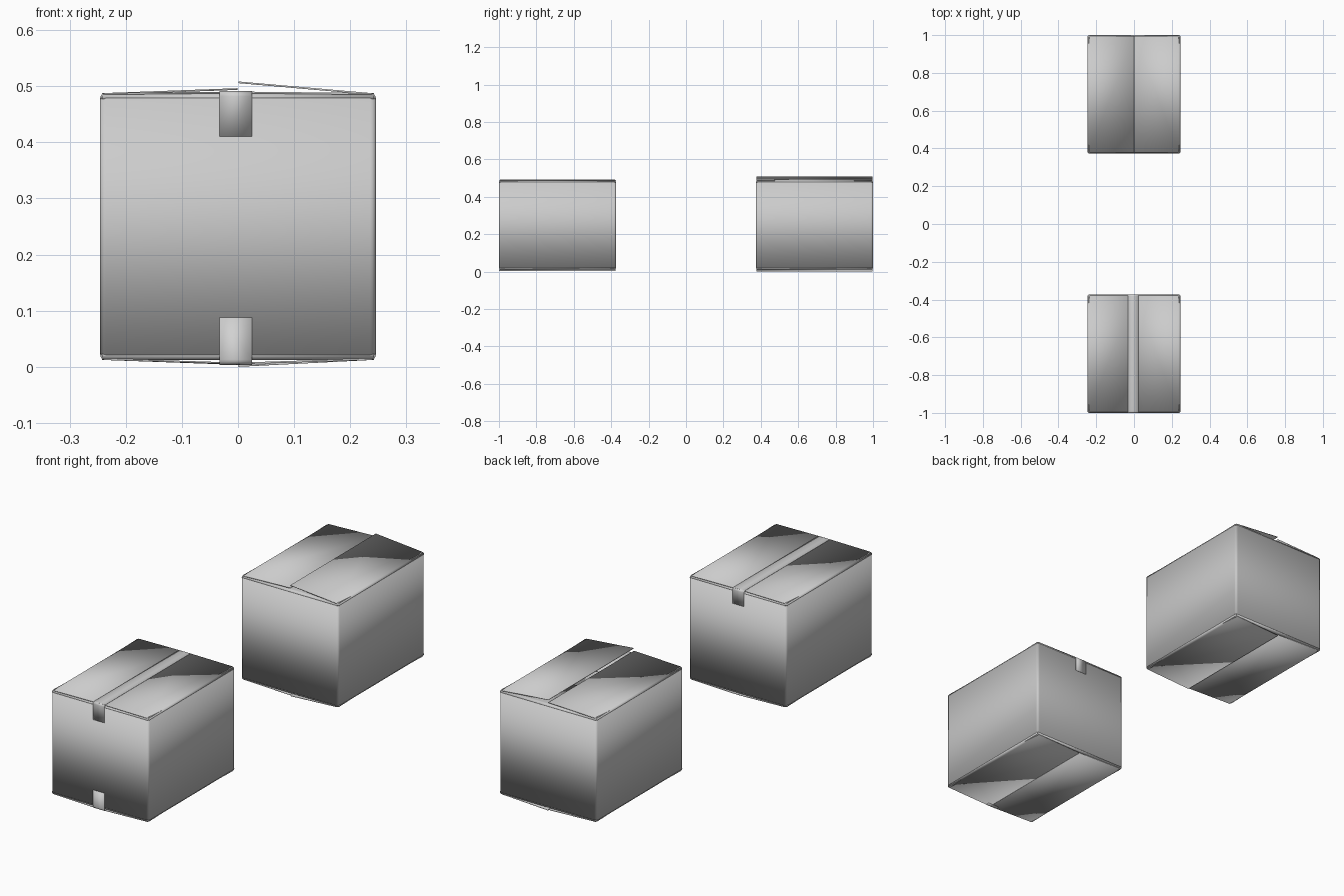
import bpy, bmesh, math
from mathutils import Vector

if "Cube" in bpy.data.objects:
    bpy.data.objects.remove(bpy.data.objects["Cube"], do_unlink=True)

HALF_X, HALF_Y = 0.246, 0.313
LOW, HIGH, R, THICK = 0.012, 0.488, 0.009, 0.003


def material(name, value):
    m = bpy.data.materials.new(name)
    m.use_nodes = True
    colour = (value, value, value, 1)
    m.diffuse_color = colour
    m.node_tree.nodes["Principled BSDF"].inputs["Base Color"].default_value = colour
    return m


CARD = material("grey cardboard", 0.6)
TAPE = material("pale tape", 0.64)


def sheet(name, path, sweep, mat, thick, closed=False):
    """Sweep a path of points along a vector and give the sheet thickness."""
    bm = bmesh.new()
    a = [bm.verts.new(p) for p in path]
    b = [bm.verts.new(Vector(p) + Vector(sweep)) for p in path]
    n = len(path)
    for i in range(n if closed else n - 1):
        j = (i + 1) % n
        bm.faces.new((a[i], a[j], b[j], b[i]))
    bmesh.ops.recalc_face_normals(bm, faces=bm.faces)
    mesh = bpy.data.meshes.new(name)
    bm.to_mesh(mesh)
    bm.free()
    ob = bpy.data.objects.new(name, mesh)
    bpy.context.collection.objects.link(ob)
    mesh.materials.append(mat)
    solid = ob.modifiers.new("thickness", "SOLIDIFY")
    solid.thickness, solid.offset = thick, 0
    bpy.ops.object.select_all(action="DESELECT")
    ob.select_set(True)
    bpy.context.view_layer.objects.active = ob
    bpy.ops.object.shade_smooth_by_angle(angle=math.radians(35))
    return ob


def arc(cx, cy, r, start, end, steps=4):
    return [(cx + r * math.cos(math.radians(start + (end - start) * i / steps)),
             cy + r * math.sin(math.radians(start + (end - start) * i / steps)))
            for i in range(steps + 1)]


def flap(name, cy, axis, side, top, tip_in, tip_z):
    """A rounded fold at the wall edge running in to the flap's free edge."""
    half = (HALF_X if axis == "x" else HALF_Y) - THICK / 2
    across = (HALF_Y if axis == "x" else HALF_X) - 0.004
    fold = arc(half - R, HIGH - THICK / 2 - R, R, 0, 90)
    if not top:
        fold = [(u, LOW + HIGH - z) for u, z in fold]
    profile = fold + [(tip_in, tip_z)]
    if axis == "x":
        path = [(side * u, cy - across, z) for u, z in profile]
        sweep = (0, 2 * across, 0)
    else:
        path = [(-across, cy + side * u, z) for u, z in profile]
        sweep = (2 * across, 0, 0)
    sheet(name, path, sweep, CARD, THICK)


def carton(name, cy, top_tips, bottom_tips):
    # Four walls as a tube with rounded upright corners
    hx, hy = HALF_X - THICK / 2, HALF_Y - THICK / 2
    ring = []
    for sx, sy, start in ((1, 1, 0), (-1, 1, 90), (-1, -1, 180), (1, -1, 270)):
        ring += arc(sx * (hx - R), sy * (hy - R), R, start, start + 90)
    sheet(name + "_walls", [(x, cy + y, LOW + R) for x, y in ring],
          (0, 0, HIGH - LOW - 2 * R), CARD, THICK, closed=True)
    # Long outer flaps meet at the middle; short inner flaps lie beneath
    for top, label, tips in ((True, "top", top_tips), (False, "bottom", bottom_tips)):
        for side, word, tip in ((-1, "right", tips[0]), (1, "left", tips[1])):
            flap(f"{name}_{label}_{word}_flap", cy, "x", side, top, 0.001, tip)
        inner_z = HIGH - 0.007 if top else LOW + 0.007
        for side, word in ((-1, "front"), (1, "back")):
            flap(f"{name}_{label}_{word}_inner_flap", cy, "y", side, top, 0.08, inner_z)


FRONT, REAR = -0.687, 0.687
carton("sealed_box", FRONT, (0.489, 0.489), (0.006, 0.006))
carton("open_box", REAR, (0.495, 0.507), (0.005, 0.0015))


# Tape over the sealed box: along the top seam and down both ends
def tape(name, points):
    sheet(name, [(-0.033, y, z) for y, z in points], (0.058, 0, 0), TAPE, 0.001)


ends = HALF_Y + 0.0005
over = arc(ends - R, 0.491 - R, R, 0, 90)
tape("top_tape", [(FRONT - ends, 0.41)] + [(FRONT - u, z) for u, z in over]
     + [(FRONT + u, z) for u, z in reversed(over)] + [(FRONT + ends, 0.42)])
under = [(FRONT - u, 0.495 - z) for u, z in over]
tape("bottom_tape", [(FRONT - ends, 0.088)] + under + [(FRONT - ends + 0.025, 0.004)])
